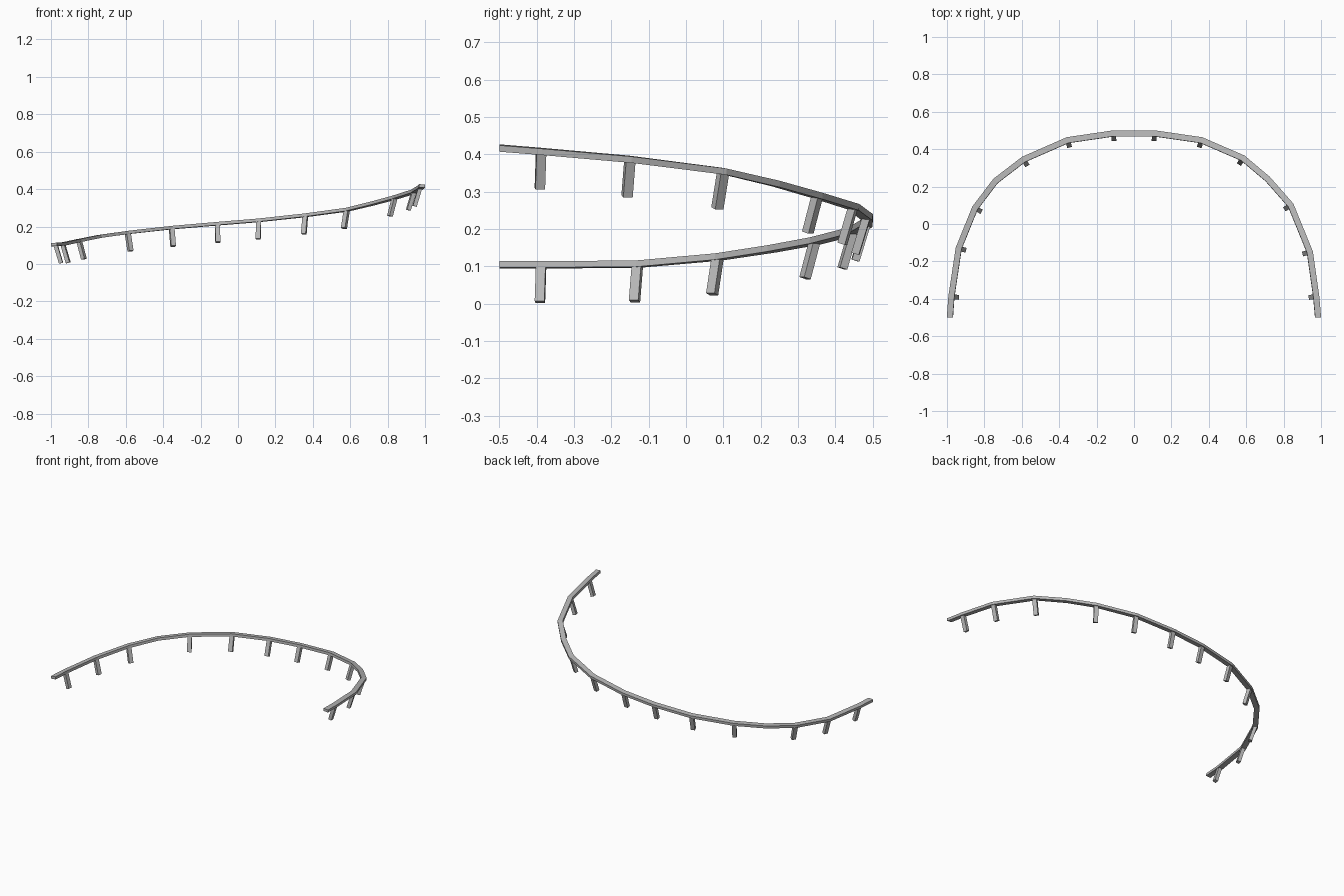
import bpy, bmesh, math
from mathutils import Vector

if "Cube" in bpy.data.objects:
    bpy.data.objects.remove(bpy.data.objects["Cube"])

# Rail centreline: low left end, round the back, up to the high right end
PATH = [Vector(p) for p in [
    (-.984, -.5, .104), (-.976, -.388, .104), (-.937, -.13, .106), (-.85, .085, .125),
    (-.74, .23, .147), (-.59, .345, .168), (-.355, .448, .194), (-.11, .484, .215),
    (.11, .484, .233), (.36, .448, .260), (.582, .352, .290), (.715, .24, .322),
    (.838, .1, .355), (.94, -.15, .387), (.974, -.388, .408), (.984, -.5, .417)]]
NO_POST = {0, 4, 11, 15}
POST_LEAN, RAIL_BANK = math.radians(17), math.radians(5)
RAIL_W, RAIL_H = .032, .017
POST_W, POST_D, POST_L = .026, .021, .104

steel = bpy.data.materials.new("dull_steel")
steel.diffuse_color = (.48, .48, .48, 1)
steel.use_nodes = True
steel.node_tree.nodes["Principled BSDF"].inputs["Base Color"].default_value = steel.diffuse_color


def frame(i, lean):
    """Horizontal tangent, leaning sideways axis and leaning up axis at a path point."""
    n = len(PATH)
    if i in (0, n - 1):
        t = Vector((0, 1 if i == 0 else -1, 0))
    else:
        a, b = PATH[i] - PATH[i - 1], PATH[i + 1] - PATH[i]
        a.z = b.z = 0
        t = (a.normalized() + b.normalized()).normalized()
    out = Vector((-t.y, t.x, 0))
    z = Vector((0, 0, 1))
    side = out * math.cos(lean) - z * math.sin(lean)
    up = out * math.sin(lean) + z * math.cos(lean)
    return t, side, up


def loft(name, rings):
    """Skin a list of four-corner rings into a closed flat-faced bar."""
    bm = bmesh.new()
    vr = [[bm.verts.new(p) for p in r] for r in rings]
    for a, b in zip(vr, vr[1:]):
        for k in range(4):
            j = (k + 1) % 4
            bm.faces.new((a[k], a[j], b[j], b[k]))
    bm.faces.new(vr[0])
    bm.faces.new(vr[-1])
    bmesh.ops.recalc_face_normals(bm, faces=bm.faces)
    me = bpy.data.meshes.new(name)
    bm.to_mesh(me)
    bm.free()
    me.materials.append(steel)
    ob = bpy.data.objects.new(name, me)
    bpy.context.collection.objects.link(ob)


def ring(c, u, v, w, h):
    return [c + u * (sx * w / 2) + v * (sy * h / 2)
            for sx, sy in ((-1, -1), (1, -1), (1, 1), (-1, 1))]


# Slightly banked rail
rail = []
for i, p in enumerate(PATH):
    t, side, up = frame(i, RAIL_BANK)
    rail.append(ring(p, side, up, RAIL_W, RAIL_H))
loft("guard_rail", rail)

# Leaning posts, feet towards the inside of the bend
for i, p in enumerate(PATH):
    if i in NO_POST:
        continue
    t, side, up = frame(i, POST_LEAN)
    foot = p - up * POST_L
    loft(f"post_{i:02d}", [ring(p, t, side, POST_W, POST_D),
                           ring(foot, t, side, POST_W, POST_D)])
